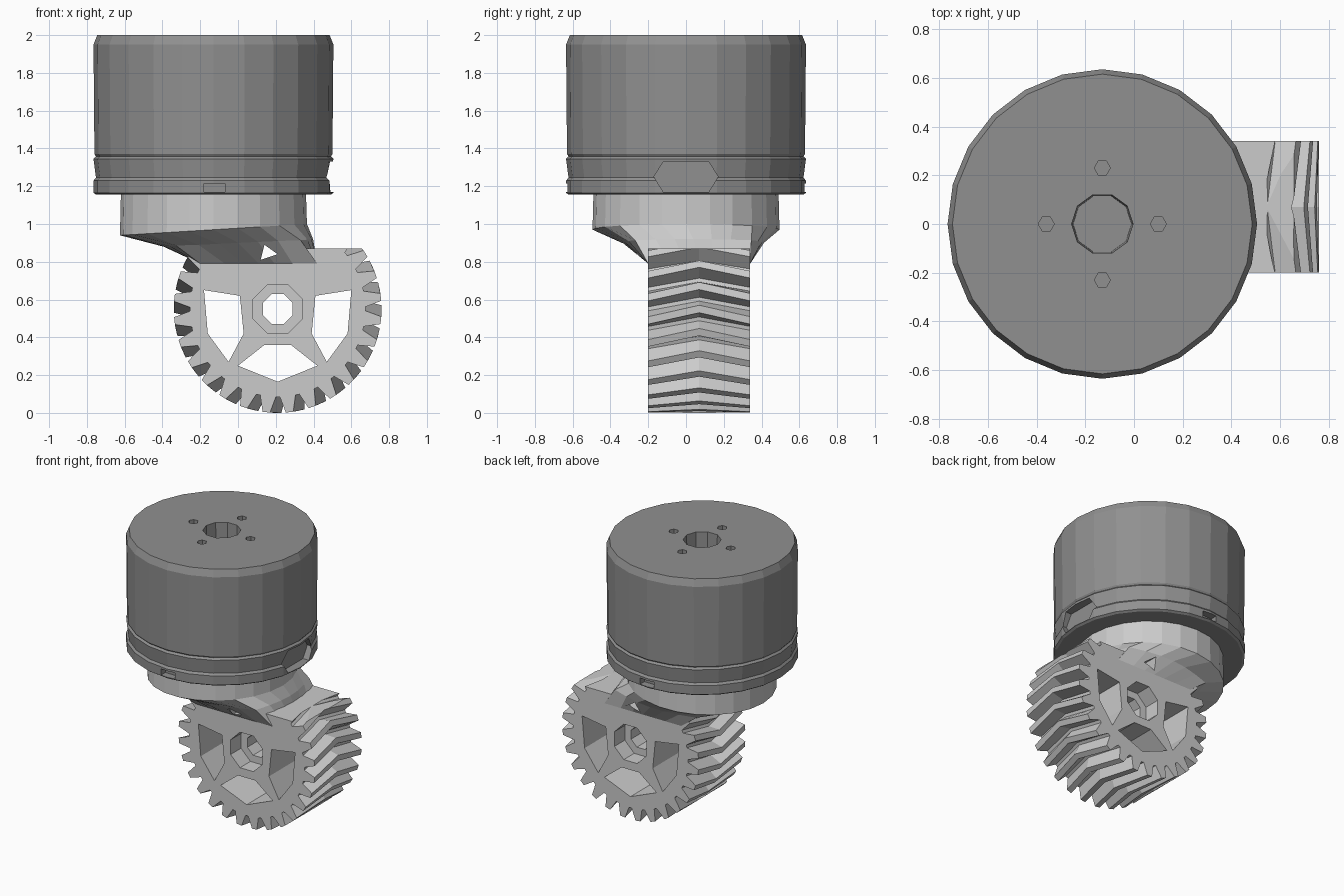
import bpy, bmesh
from math import sin, cos, pi, tau
from mathutils import Vector

if "Cube" in bpy.data.objects:
    bpy.data.objects.remove(bpy.data.objects["Cube"])

CX = -0.13                       # motor axis
GX, GZ, GY0, GY1 = 0.21, 0.55, -0.20, 0.34   # gear axis and width


def loft(name, rings):
    """Join rings of equal point count into a closed solid."""
    bm = bmesh.new()
    loops = [[bm.verts.new(p) for p in r] for r in rings]
    n = len(loops[0])
    for a, b in zip(loops, loops[1:]):
        for i in range(n):
            j = (i + 1) % n
            bm.faces.new((a[i], a[j], b[j], b[i]))
    bm.faces.new(loops[0])
    bm.faces.new(loops[-1])
    bmesh.ops.recalc_face_normals(bm, faces=bm.faces)
    me = bpy.data.meshes.new(name)
    bm.to_mesh(me)
    bm.free()
    ob = bpy.data.objects.new(name, me)
    bpy.context.collection.objects.link(ob)
    return ob


def lathe(name, x, y, profile, n):
    return loft(name, [[(x + r * cos(tau * i / n), y + r * sin(tau * i / n), z)
                        for i in range(n)] for r, z in profile])


def prism_y(name, pts, y0, y1):
    return loft(name, [[(x, y, z) for x, z in pts] for y in (y0, y1)])


def ngon(x, z, r, n):
    return [(x + r * cos(tau * (i + .5) / n), z + r * sin(tau * (i + .5) / n)) for i in range(n)]


def box(name, lo, hi):
    return loft(name, [[(lo[0], lo[1], z), (hi[0], lo[1], z), (hi[0], hi[1], z), (lo[0], hi[1], z)]
                       for z in (lo[2], hi[2])])


def cut(ob, cutters):
    bpy.context.view_layer.objects.active = ob
    for c in cutters:
        m = ob.modifiers.new("cut", 'BOOLEAN')
        m.operation, m.solver, m.object = 'DIFFERENCE', 'EXACT', c
        bpy.ops.object.modifier_apply(modifier=m.name)
        bpy.data.objects.remove(c)


dark = bpy.data.materials.new("dark_grey")
dark.diffuse_color = (0.28, 0.28, 0.28, 1)
dark.use_nodes = True
dark.node_tree.nodes["Principled BSDF"].inputs["Base Color"].default_value = dark.diffuse_color

# Motor can with bevelled top edge, shaft recess and four screw holes
can = lathe("motor_can", CX, 0, [(.61, 1.34), (.63, 1.37), (.635, 1.95), (.615, 2.0)], 24)
holes = [lathe("hole", CX, 0, [(.12, 1.84), (.13, 2.1)], 10)]
for i in range(4):
    a = i * pi / 2
    holes.append(lathe("hole", CX + .23 * cos(a), .23 * sin(a), [(.033, 1.88), (.033, 2.1)], 6))
cut(can, holes)

# Motor base ring with cable outlet on +x and small notches front and back
base = lathe("motor_base", CX, 0, [(.62, 1.155), (.635, 1.165), (.635, 1.23), (.622, 1.245),
                                   (.635, 1.345), (.62, 1.36)], 24)
outlet = loft("outlet", [[(x, y, z) for y, z in
                          ((-.17, 1.25), (-.12, 1.17), (.12, 1.17), (.17, 1.25), (.12, 1.33), (-.12, 1.33))]
                         for x in (.44, .6)])
cut(base, [outlet] + [box("notch", (CX - .05, s * .64 - .06, 1.17), (CX + .06, s * .64 + .06, 1.215))
                      for s in (-1, 1)])
for ob in (can, base):
    ob.data.materials.append(dark)


# Mounting flange: round under the motor, tapering to the gear block
def flange_ring(t, z, tilt, r):
    pts = []
    for i in range(24):
        a = tau * i / 24
        c, s = cos(a), sin(a)
        k = max(abs(c), abs(s))
        circle = Vector((CX + r * c, r * s, z + tilt * c))
        rect = Vector((.11 + .31 * c / k, .07 + .27 * s / k, z + tilt * c))
        pts.append(circle.lerp(rect, t))
    return pts


flange = loft("mount_flange", [flange_ring(0, 1.16, 0, .49), flange_ring(0, .97, .03, .495),
                               flange_ring(.55, .90, .02, .50), flange_ring(1, .79, 0, .5)])

# Herringbone gear, flattened on top where it joins the flange
TEETH, RO, RI = 28, .55, .465
rings = []
for y, twist in ((GY0, -.11), ((GY0 + GY1) / 2, 0), (GY1, -.11)):
    ring = []
    for i in range(TEETH):
        for f, r in ((-.40, RI), (-.16, RO), (.16, RO), (.40, RI)):
            a = tau * (i + f) / TEETH + twist
            ring.append((GX + r * cos(a), y, GZ + r * sin(a)))
    rings.append(ring)
gear = loft("herringbone_gear", rings)

# Spoke windows, axle bore, bearing recesses on both faces
left = [(-.18, .65), (.01, .62), (.03, .42), (-.05, .27), (-.16, .42)]
right = [(2 * GX - x, z) for x, z in left]
bottom = [(0, .25), (.14, .36), (.28, .36), (.42, .25), (.21, .165)]
cutters = [prism_y("window", p, -.5, .6) for p in (left, right, bottom)]
cutters += [prism_y("bore", ngon(GX, GZ, .085, 8), -.5, .6),
            prism_y("recess", ngon(GX, GZ, .14, 8), -.5, GY0 + .12),
            prism_y("recess", ngon(GX, GZ, .14, 8), GY1 - .12, .6),
            box("top_trim", (-.6, -.5, .87), (1, .6, 1.3))]
cut(gear, cutters)

# Small pin hole through the block
for ob in (gear, flange):
    cut(ob, [prism_y("pin_hole", [(.12, .81), (.21, .84), (.14, .89)], -.7, .7)])
